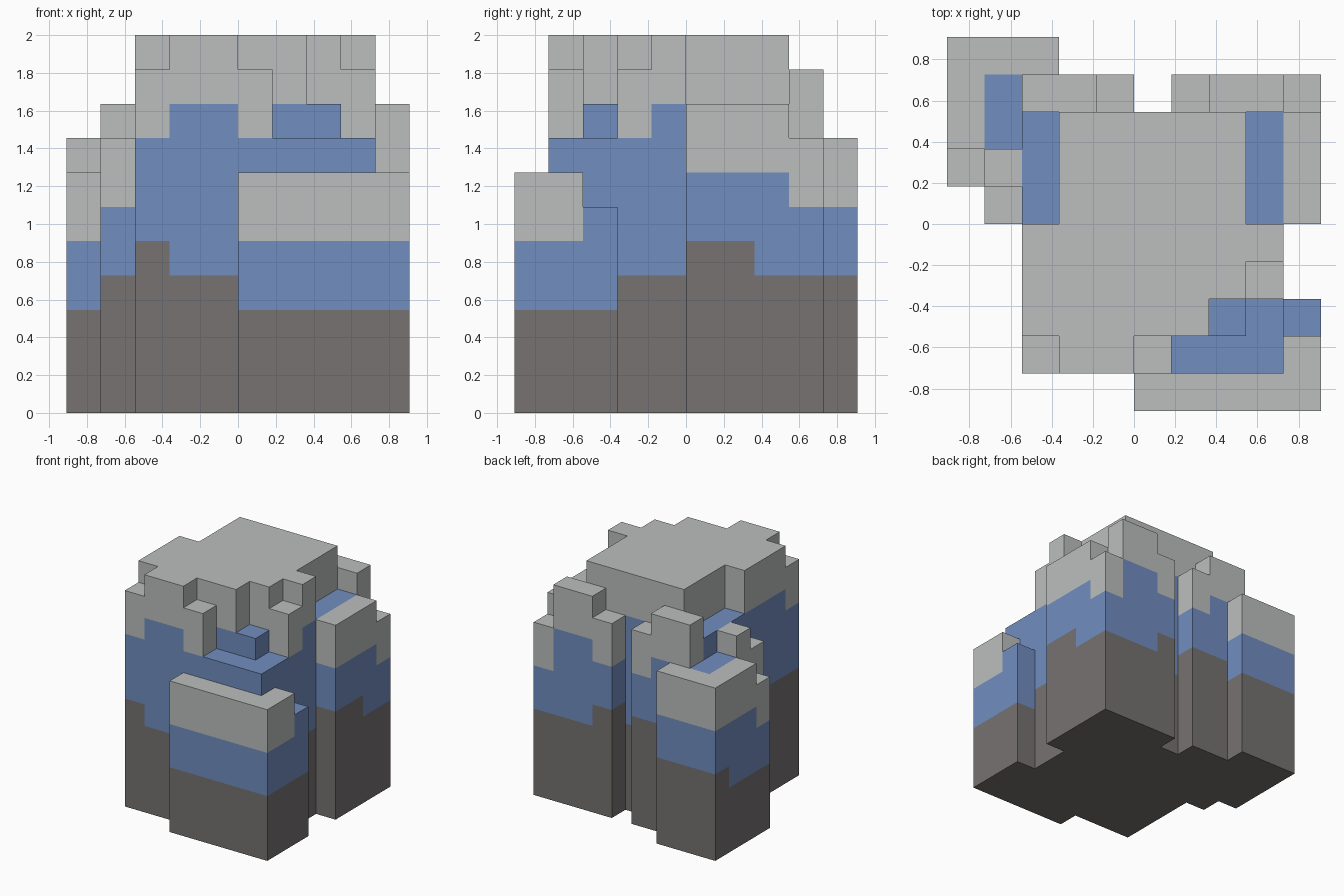
import bpy
import bmesh
from math import radians

if "Cube" in bpy.data.objects:
    bpy.data.objects.remove(bpy.data.objects["Cube"], do_unlink=True)

UNIT = 2 / 11          # edge of one building block
CAP = 2                # thickness of the pale top layer


def make_material(name, colour):
    mat = bpy.data.materials.new(name)
    mat.use_nodes = True
    mat.diffuse_color = (*colour, 1)
    mat.node_tree.nodes["Principled BSDF"].inputs["Base Color"].default_value = (*colour, 1)
    return mat


MATERIALS = [
    make_material("dark_stone", (0.18, 0.17, 0.165)),
    make_material("blue_layer", (0.165, 0.27, 0.53)),
    make_material("pale_grey", (0.50, 0.52, 0.515)),
]

cells = {}             # (x, y) -> part, height, stone level, blue level


def block(part, xs, ys, top, stone=4, bare=False):
    """Raise a rectangle of columns; a bare one has lost its pale cap."""
    blue = top if bare else top - CAP
    for x in range(*xs):
        for y in range(*ys):
            cells[x, y] = (part, top, stone, blue)


# Tall central mass
block("central_tower", (-2, 3), (0, 3), 11)
block("central_tower", (-2, 2), (-3, 0), 11)
block("central_tower", (-2, 0), (-4, -3), 11)
block("central_tower", (2, 3), (-2, 0), 11)
block("central_tower", (3, 4), (-1, 0), 11)
block("central_tower", (3, 4), (-2, -1), 10)
block("central_tower", (0, 1), (-4, -3), 10)
block("central_tower", (-3, -2), (-3, 0), 11, stone=5)
block("central_tower", (-3, -2), (-4, -3), 10, stone=5)

# Blue ledges cut into the tower
block("front_ledge", (1, 4), (-4, -3), 8, bare=True)
block("front_ledge", (3, 4), (-3, -2), 8, bare=True)
block("front_ledge", (2, 3), (-3, -2), 9, bare=True)
block("left_ledge", (3, 4), (0, 3), 9, bare=True)
block("right_ledge", (-3, -2), (0, 3), 9, stone=5, bare=True)

# Low wall wrapping the front left corner
block("front_wall", (0, 5), (-5, -4), 7, stone=3)
block("front_wall", (4, 5), (-4, -3), 7, stone=3)
block("front_wall", (4, 5), (-3, -2), 6, stone=3, bare=True)

# Left wing, running round to the back
block("left_wing", (4, 5), (0, 2), 9, stone=5)
block("left_wing", (4, 5), (2, 3), 9)
block("left_wing", (4, 5), (3, 4), 8)
block("left_wing", (2, 4), (3, 4), 10)
block("left_wing", (1, 2), (3, 4), 9, stone=5)

# Back buttress
block("back_buttress", (-3, -1), (3, 4), 10, stone=5)
block("back_buttress", (-1, 0), (3, 4), 9, stone=5)

# Right wing with its stepped corner
block("right_wing", (-4, -3), (0, 1), 8)
block("right_wing", (-4, -3), (1, 2), 9)
block("right_wing", (-4, -3), (2, 4), 8, bare=True)
block("right_wing", (-5, -4), (1, 2), 7, stone=3)
block("right_wing", (-5, -4), (2, 4), 8, stone=3)
block("right_wing", (-5, -2), (4, 5), 8)


def layer(z, stone, blue):
    return 0 if z < stone else 1 if z < blue else 2


def build_part(part):
    """Make only the exposed faces of one part, coloured by height."""
    bm = bmesh.new()

    def quad(points, material):
        verts = [bm.verts.new([c * UNIT for c in p]) for p in points]
        bm.faces.new(verts).material_index = material

    for (x, y), (owner, top, stone, blue) in cells.items():
        if owner != part:
            continue
        square = [(x, y), (x + 1, y), (x + 1, y + 1), (x, y + 1)]
        quad([(*p, top) for p in square], layer(top - 1, stone, blue))
        quad([(*p, 0) for p in reversed(square)], 0)
        for dx, dy in ((1, 0), (0, 1), (-1, 0), (0, -1)):
            neighbour = cells.get((x + dx, y + dy))
            base = neighbour[1] if neighbour else 0
            cx, cy = x + (1 + dx) / 2, y + (1 + dy) / 2
            a = (cx + dy / 2, cy - dx / 2)
            b = (cx - dy / 2, cy + dx / 2)
            for z in range(base, top):
                quad([(*a, z), (*b, z), (*b, z + 1), (*a, z + 1)],
                     layer(z, stone, blue))

    # Weld the blocks and merge flat areas of one colour
    bmesh.ops.remove_doubles(bm, verts=bm.verts[:], dist=UNIT / 100)
    bmesh.ops.dissolve_limit(bm, angle_limit=radians(1), verts=bm.verts[:],
                             edges=bm.edges[:], delimit={'MATERIAL'})
    mesh = bpy.data.meshes.new(part)
    bm.to_mesh(mesh)
    bm.free()
    for mat in MATERIALS:
        mesh.materials.append(mat)
    bpy.context.collection.objects.link(bpy.data.objects.new(part, mesh))


for part_name in dict.fromkeys(cell[0] for cell in cells.values()):
    build_part(part_name)
